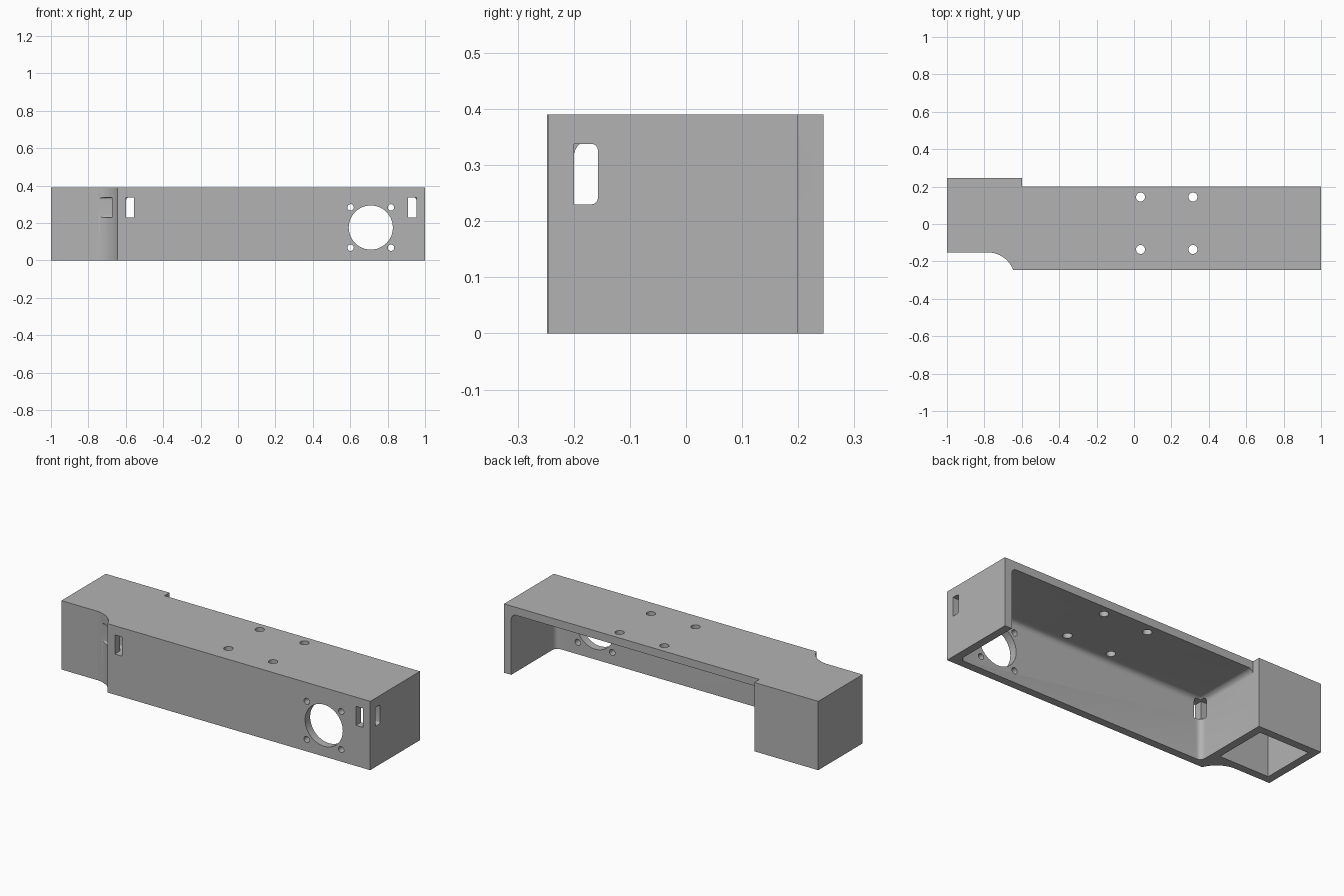
import bpy
import bmesh
import math
from mathutils import Matrix, Vector

if "Cube" in bpy.data.objects:
    bpy.data.objects.remove(bpy.data.objects["Cube"], do_unlink=True)

HEIGHT = 0.39
WALL = 0.045
FRONT, BACK, STEP = -0.245, 0.245, 0.2

grey = bpy.data.materials.new("plain grey")
grey.use_nodes = True
grey.diffuse_color = (0.45, 0.45, 0.45, 1)
grey.node_tree.nodes["Principled BSDF"].inputs["Base Color"].default_value = (0.45, 0.45, 0.45, 1)


def make_object(name, bm):
    bmesh.ops.recalc_face_normals(bm, faces=bm.faces)
    mesh = bpy.data.meshes.new(name)
    bm.to_mesh(mesh)
    bm.free()
    mesh.materials.append(grey)
    obj = bpy.data.objects.new(name, mesh)
    bpy.context.collection.objects.link(obj)
    return obj


def box(name, low, high, radius=0, choose=lambda edge: True):
    """Box between two corners, with the chosen edges rounded."""
    low, high = Vector(low), Vector(high)
    bm = bmesh.new()
    size = Matrix.Diagonal((*(high - low), 1))
    bmesh.ops.create_cube(bm, size=1, matrix=Matrix.Translation((low + high) / 2) @ size)
    if radius:
        edges = [e for e in bm.edges if choose(e)]
        bmesh.ops.bevel(bm, geom=edges, offset=radius, segments=6, profile=0.5, affect='EDGES')
    return make_object(name, bm)


def drill(name, centre, radius, turn=None):
    """Round cutter, upright unless turned."""
    bm = bmesh.new()
    matrix = Matrix.Translation(centre)
    if turn:
        matrix = matrix @ Matrix.Rotation(math.pi / 2, 4, turn)
    bmesh.ops.create_cone(bm, cap_ends=True, segments=48, radius1=radius,
                          radius2=radius, depth=0.2, matrix=matrix)
    return make_object(name, bm)


def cut(body, cutter):
    cutter.hide_render = True
    mod = body.modifiers.new("cut", 'BOOLEAN')
    mod.operation = 'DIFFERENCE'
    mod.solver = 'EXACT'
    mod.object = cutter
    bpy.context.view_layer.objects.active = body
    bpy.ops.object.modifier_apply(modifier=mod.name)
    bpy.data.objects.remove(cutter, do_unlink=True)


# Housing outline, with a concave sweep into the narrower end block
block_front, sweep, run = -0.152, 0.146, 0.137
end_angle = math.asin(run / sweep)
outline = [(1, FRONT), (1, STEP), (-0.6, STEP), (-0.6, BACK), (-1, BACK), (-1, block_front)]
for i in range(17):
    a = end_angle * i / 16
    outline.append((-0.782 + sweep * math.sin(a), block_front - sweep * (1 - math.cos(a))))
outline.append((outline[-1][0], FRONT))

bm = bmesh.new()
base = bm.faces.new([bm.verts.new((x, y, 0)) for x, y in outline])
top = bmesh.ops.extrude_face_region(bm, geom=[base])["geom"]
bmesh.ops.translate(bm, verts=[v for v in top if isinstance(v, bmesh.types.BMVert)],
                    vec=(0, 0, HEIGHT))
housing = make_object("housing", bm)

# Main compartment, open at the back and bottom, with rounded inner corners
cut(housing, box("compartment_cutter", (-0.6, FRONT + WALL, -0.2),
                 (1 - WALL, 0.4, HEIGHT - WALL), 0.03))

# Pocket in the end block, open at the bottom
cut(housing, box("pocket_cutter", (-1 + WALL, block_front + WALL, -0.2),
                 (-0.6 - WALL, BACK - WALL, HEIGHT - WALL)))


# Strap slots: one through the front and one through the side at each corner
def rounded_side(edge):
    a, b = (v.co for v in edge.verts)
    return abs(a.x - b.x) > 0.01 and a.y > -0.17


SLOT_LOW, SLOT_HIGH, SLOT_IN = 0.23, 0.338, -0.157
for front_x, side_x in ((0.91, (0.91, 1.1)), (-0.6, (-0.8, -0.555))):
    cut(housing, box("front_slot_cutter", (front_x, -0.3, SLOT_LOW),
                     (front_x + WALL, SLOT_IN - 0.01, SLOT_HIGH)))
    cut(housing, box("side_slot_cutter", (side_x[0], FRONT + WALL, SLOT_LOW),
                     (side_x[1], SLOT_IN, SLOT_HIGH), 0.012, rounded_side))

# Large round opening with four screw holes in the front wall
cut(housing, drill("opening_cutter", (0.71, FRONT, 0.176), 0.118, 'X'))
for sx in (-1, 1):
    for sz in (-1, 1):
        cut(housing, drill("screw_cutter", (0.71 + 0.108 * sx, FRONT, 0.176 + 0.108 * sz),
                           0.017, 'X'))

# Four mounting holes in the top
for sx in (-1, 1):
    for sy in (-1, 1):
        cut(housing, drill("mount_cutter", (0.175 + 0.14 * sx, 0.004 + 0.14 * sy, HEIGHT), 0.024))

# Smooth the rounded surfaces and keep the edges sharp
bpy.ops.object.select_all(action='DESELECT')
housing.select_set(True)
bpy.context.view_layer.objects.active = housing
bpy.ops.object.shade_smooth_by_angle(angle=math.radians(30))
